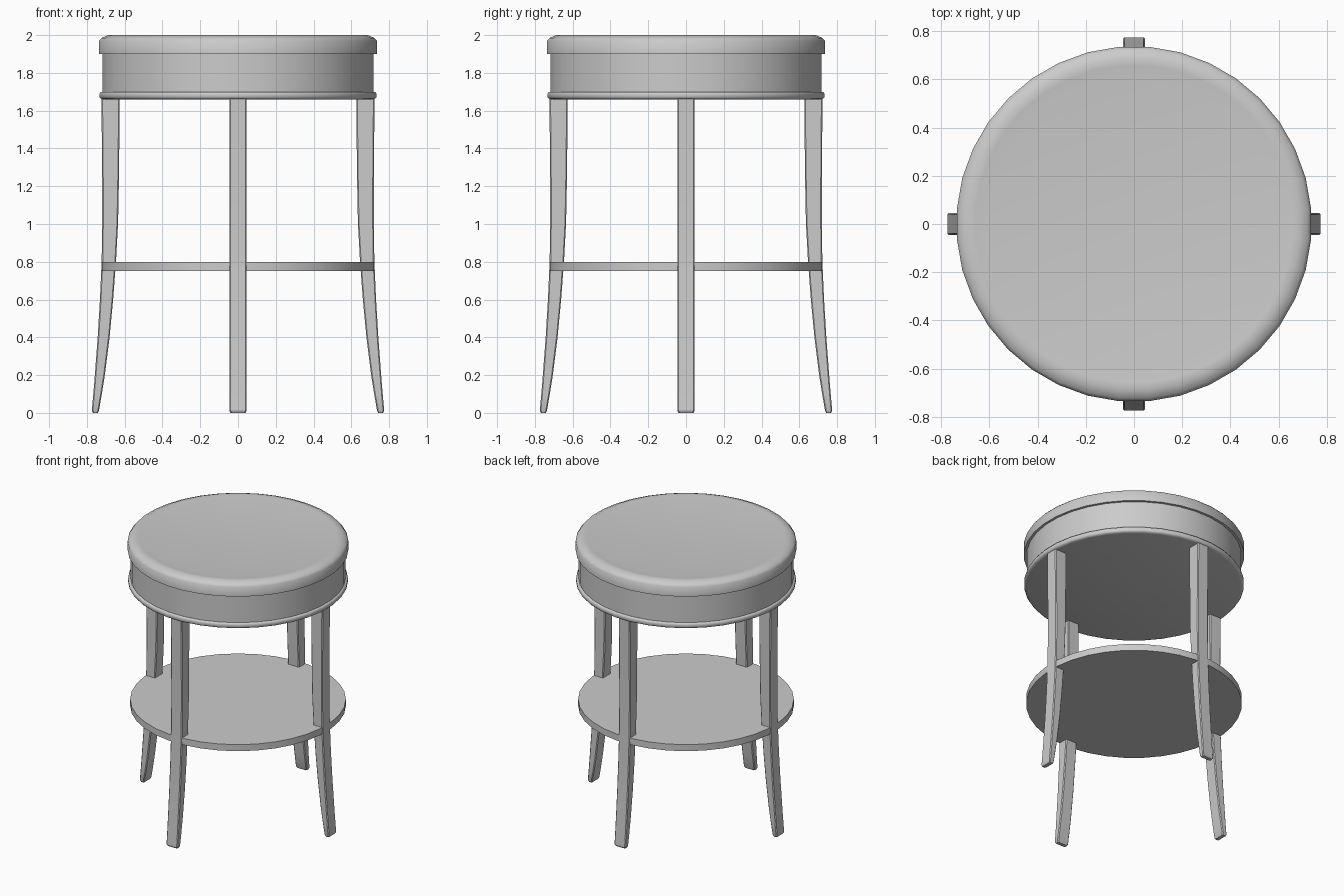
import bpy, bmesh, math

if "Cube" in bpy.data.objects:
    bpy.data.objects.remove(bpy.data.objects["Cube"])

SIDES = 36


def finish(name, bm, angle):
    bmesh.ops.recalc_face_normals(bm, faces=bm.faces)
    mesh = bpy.data.meshes.new(name)
    bm.to_mesh(mesh)
    bm.free()
    ob = bpy.data.objects.new(name, mesh)
    bpy.context.collection.objects.link(ob)
    bpy.ops.object.select_all(action='DESELECT')
    ob.select_set(True)
    bpy.context.view_layer.objects.active = ob
    bpy.ops.object.shade_smooth_by_angle(angle=math.radians(angle))
    return ob


def lathe(name, profile, angle=50):
    """Spin (radius, z) points listed bottom to top and cap both ends."""
    bm = bmesh.new()
    rings = []
    for r, z in profile:
        ring = []
        for i in range(SIDES):
            a = 2 * math.pi * (i + 0.5) / SIDES
            ring.append(bm.verts.new((r * math.cos(a), r * math.sin(a), z)))
        rings.append(ring)
    for lo, hi in zip(rings, rings[1:]):
        for i in range(SIDES):
            j = (i + 1) % SIDES
            bm.faces.new((lo[i], lo[j], hi[j], hi[i]))
    bm.faces.new(rings[0])
    bm.faces.new(rings[-1])
    return finish(name, bm, angle)


# Round top with softened rim and very shallow dish
lathe("table_top", [(0.738, 1.90), (0.738, 1.97), (0.725, 1.985), (0.69, 2.0),
                    (0.66, 1.998), (0.61, 1.992)])
# Apron drum, lower moulding and shelf
lathe("apron", [(0.72, 1.69), (0.72, 1.91)])
lathe("lower_moulding", [(0.715, 1.66), (0.73, 1.664), (0.736, 1.672),
                         (0.736, 1.69), (0.73, 1.70)], 65)
lathe("shelf", [(0.722, 0.752), (0.722, 0.80)])

# Sabre legs: (z, inner radius, outer radius)
LEG = [(0.0, 0.742, 0.768), (0.012, 0.736, 0.774), (0.1, 0.721, 0.766),
       (0.2, 0.705, 0.758), (0.4, 0.680, 0.743), (0.6, 0.661, 0.731),
       (0.8, 0.646, 0.722), (1.0, 0.635, 0.719), (1.2, 0.631, 0.719),
       (1.45, 0.628, 0.721), (1.68, 0.627, 0.723)]


def leg(name, turn):
    bm = bmesh.new()
    rings = []
    for k, (z, a, b) in enumerate(LEG):
        w = 0.040 if k == 0 else 0.046
        c = 0.006  # chamfered corners
        pts = [(a + c, -w), (b - c, -w), (b, -w + c), (b, w - c),
               (b - c, w), (a + c, w), (a, w - c), (a, -w + c)]
        rings.append([bm.verts.new((x, y, z)) for x, y in pts])
    for lo, hi in zip(rings, rings[1:]):
        for i in range(8):
            j = (i + 1) % 8
            bm.faces.new((lo[i], lo[j], hi[j], hi[i]))
    bm.faces.new(rings[0])
    bm.faces.new(rings[-1])
    ob = finish(name, bm, 30)
    ob.rotation_euler.z = turn


for i, side in enumerate(("right", "back", "left", "front")):
    leg(side + "_leg", i * math.pi / 2)
